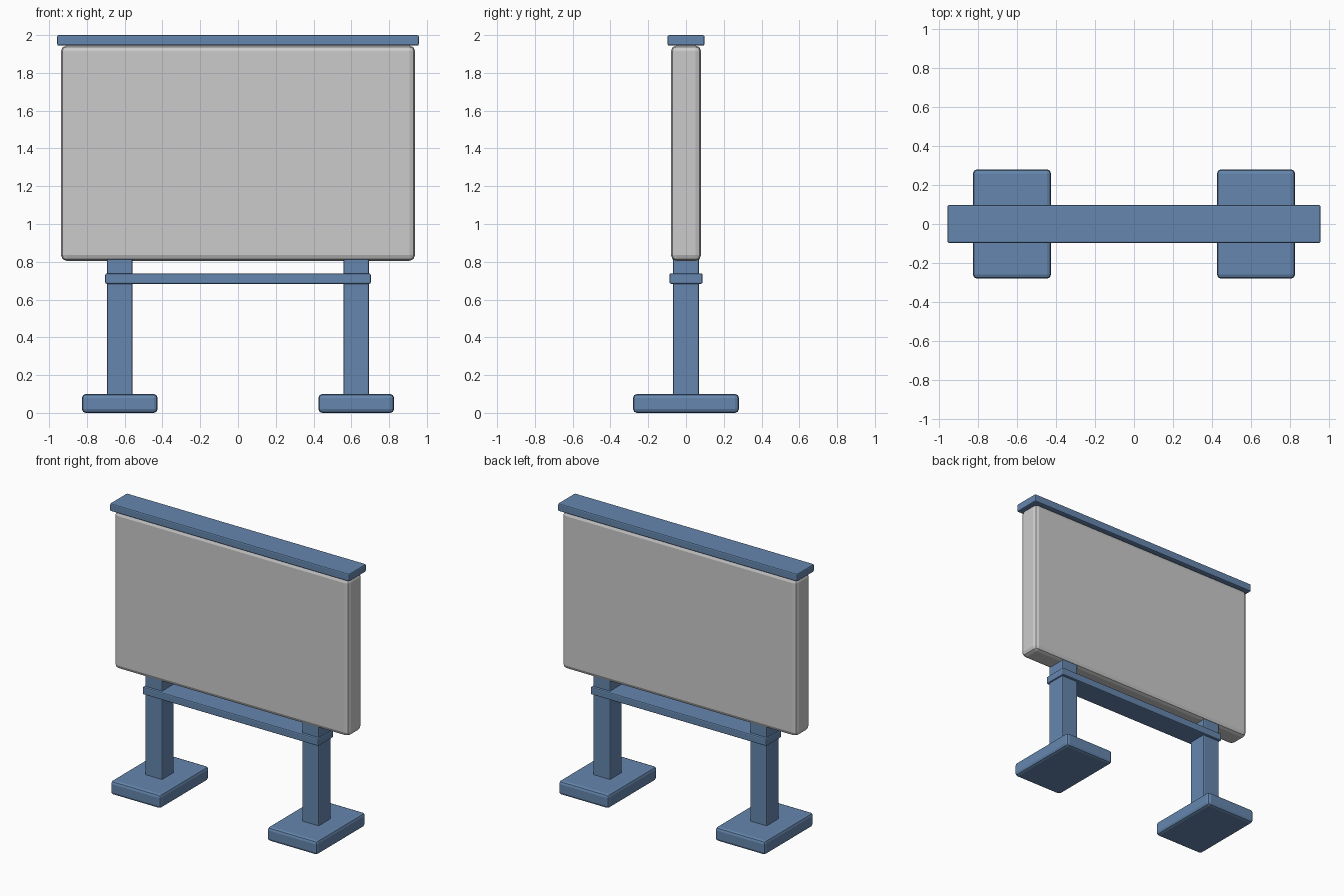
import bpy
import bmesh

if "Cube" in bpy.data.objects:
    bpy.data.objects.remove(bpy.data.objects["Cube"])

blue = bpy.data.materials.new("blue_paint")
blue.diffuse_color = (0.13, 0.24, 0.42, 1)
blue.use_nodes = True
blue.node_tree.nodes["Principled BSDF"].inputs["Base Color"].default_value = blue.diffuse_color


def box(name, centre, size, bevel, segments=2, material=None):
    """Rounded box with its bevel built into a modifier."""
    mesh = bpy.data.meshes.new(name)
    bm = bmesh.new()
    bmesh.ops.create_cube(bm, size=1)
    bmesh.ops.scale(bm, vec=size, verts=bm.verts)
    bm.to_mesh(mesh)
    bm.free()
    obj = bpy.data.objects.new(name, mesh)
    obj.location = centre
    bpy.context.collection.objects.link(obj)
    mod = obj.modifiers.new("rounded_edges", 'BEVEL')
    mod.width = bevel
    mod.segments = segments
    if material:
        mesh.materials.append(material)
    return obj


# Large grey board
box("board_panel", (0, 0, 1.375), (1.875, 0.16, 1.14), 0.03)

# Cap over the board
box("top_cap", (0, 0, 1.972), (1.914, 0.195, 0.056), 0.008, material=blue)

# Bar joining the posts
box("cross_bar", (0, 0, 0.711), (1.406, 0.175, 0.055), 0.008, material=blue)

# Feet and posts on both sides
for side, x in (("left", -0.626), ("right", 0.626)):
    box(side + "_foot", (x, 0, 0.05), (0.4, 0.56, 0.1), 0.02, material=blue)
    box(side + "_post", (x, 0, 0.46), (0.135, 0.138, 0.76), 0.008, material=blue)
